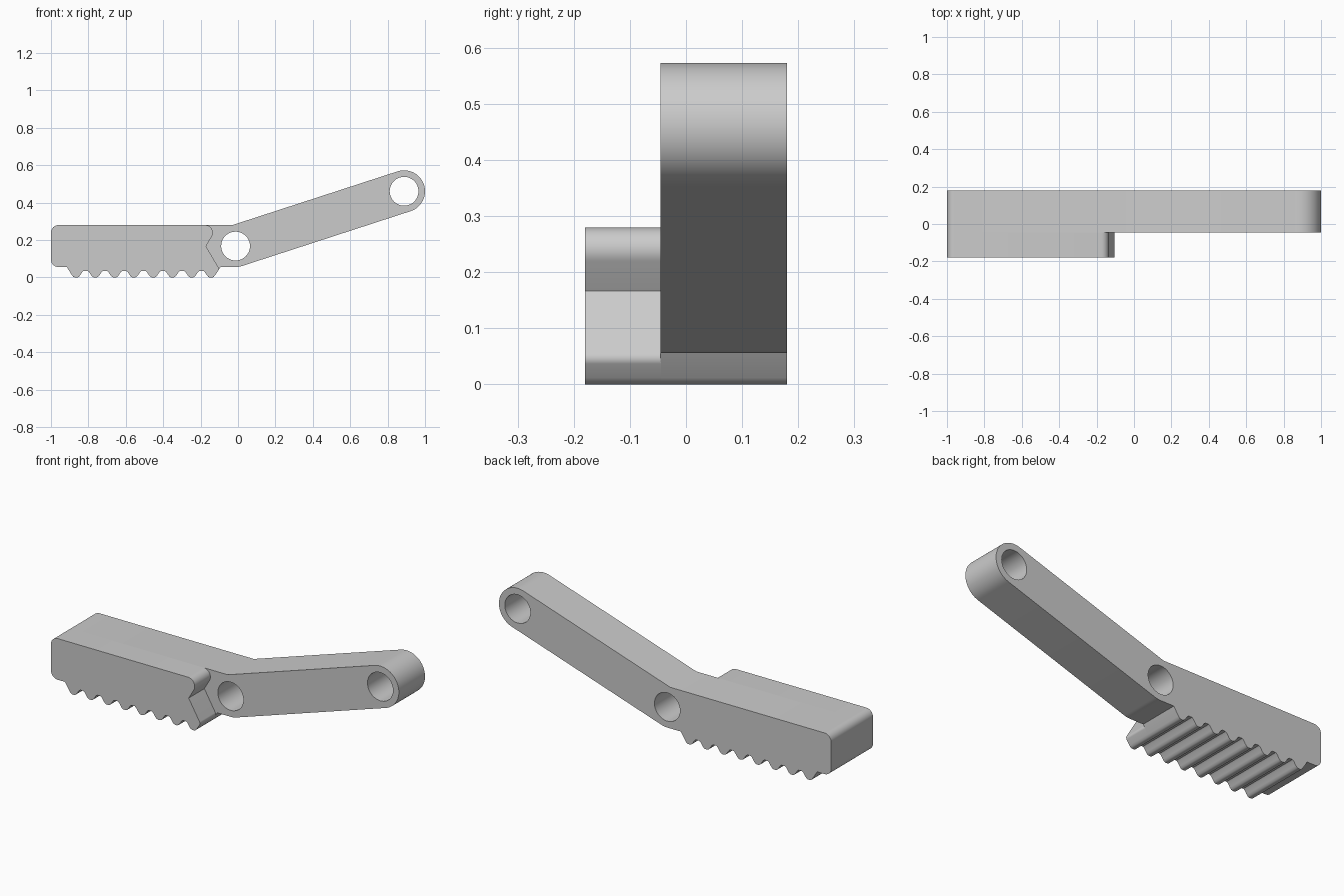
import bpy, math
from mathutils import Vector

cube = bpy.data.objects.get("Cube")
if cube:
    bpy.data.objects.remove(cube, do_unlink=True)

grey = bpy.data.materials.new("light grey")
grey.use_nodes = True
grey.diffuse_color = (0.6, 0.6, 0.6, 1)
grey.node_tree.nodes["Principled BSDF"].inputs["Base Color"].default_value = (0.6, 0.6, 0.6, 1)

# Main dimensions
Y_FRONT, Y_STEP, Y_BACK = -0.18, -0.045, 0.18
TOP, BOTTOM = 0.28, 0.056
R_ARM, R_HOLE = 0.112, 0.077
PIVOT, TIP = Vector((-0.013, 0.168)), Vector((0.888, 0.461))
TILT = math.atan2(TIP.y - PIVOT.y, TIP.x - PIVOT.x)
TOOTH = [(-0.042, 0.036), (-0.034, 0.030), (-0.022, 0.012), (-0.014, 0.003), (-0.006, 0.0)]


def arc(centre, radius, start, end, n=16):
    return [(centre[0] + radius * math.cos(start + (end - start) * i / n),
             centre[1] + radius * math.sin(start + (end - start) * i / n)) for i in range(n + 1)]


def fillet(prev, corner, nxt, radius, n=10):
    """Points of a rounded corner."""
    c = Vector(corner)
    a, b = (Vector(prev) - c).normalized(), (Vector(nxt) - c).normalized()
    half = a.angle(b) / 2
    centre = c + (a + b).normalized() * radius / math.sin(half)
    start = c + a * radius / math.tan(half) - centre
    end = c + b * radius / math.tan(half) - centre
    a0 = math.atan2(start.y, start.x)
    sweep = (math.atan2(end.y, end.x) - a0 + math.pi) % math.tau - math.pi
    return arc(centre, radius, a0, a0 + sweep, n)


def teeth():
    """Underside of the rack, left to right, open at both ends."""
    pts = []
    for i in range(8):
        c = -0.866 + i * 0.1031
        left = TOOTH if i else [(-0.049, BOTTOM)] + TOOTH[2:]
        right = [(-x, z) for x, z in reversed(TOOTH)]
        pts += [(c + x, z) for x, z in left + (right if i < 7 else right[:3])]
    return pts


def prism(name, loops, y0, y1):
    """Extrude a filled outline, with holes, between two depths."""
    curve = bpy.data.curves.new(name, "CURVE")
    curve.dimensions = "2D"
    curve.fill_mode = "BOTH"
    curve.extrude = (y1 - y0) / 2
    for loop in loops:
        spline = curve.splines.new("POLY")
        spline.points.add(len(loop) - 1)
        for p, (x, z) in zip(spline.points, loop):
            p.co = (x, z, 0, 1)
        spline.use_cyclic_u = True
    obj = bpy.data.objects.new(name, curve)
    bpy.context.collection.objects.link(obj)
    obj.rotation_euler.x = math.pi / 2
    obj.location.y = (y0 + y1) / 2
    bpy.ops.object.select_all(action="DESELECT")
    obj.select_set(True)
    bpy.context.view_layer.objects.active = obj
    bpy.ops.object.convert(target="MESH")
    obj = bpy.context.object
    bpy.ops.object.transform_apply(location=True, rotation=True, scale=True)
    # Weld the caps to the walls
    bpy.ops.object.mode_set(mode="EDIT")
    bpy.ops.mesh.select_all(action="SELECT")
    bpy.ops.mesh.remove_doubles(threshold=0.0001)
    bpy.ops.mesh.normals_make_consistent(inside=False)
    bpy.ops.mesh.dissolve_limited(angle_limit=0.002)
    bpy.ops.object.mode_set(mode="OBJECT")
    obj.data.materials.clear()
    obj.data.materials.append(grey)
    bpy.ops.object.shade_smooth_by_angle(angle=math.radians(35))
    return obj


# Rounded left end shared by both parts
left_end = (fillet((0, TOP), (-1, TOP), (-1, 0), 0.04)
            + fillet((-1, TOP), (-1, BOTTOM), (0, BOTTOM), 0.04))

# Front half of the rack, with the notched right end
notch, upper, lower = (-0.171, 0.167), (-0.105, TOP), (-0.100, 0.046)
rack_outline = (left_end + teeth() + fillet((-0.122, 0.012), lower, notch, 0.018)
                + [notch] + fillet(notch, upper, (-1, TOP), 0.04))
prism("rack_front", [rack_outline], Y_FRONT, Y_STEP)

# Back half of the rack, running on into the tilted arm
quarter = math.pi / 2
arm_outline = (left_end + teeth() + [(-0.094, BOTTOM)]
               + arc(PIVOT, R_ARM, -quarter, TILT - quarter, 6)
               + arc(TIP, R_ARM, TILT - quarter, TILT + quarter, 32)
               + [(PIVOT.x - R_ARM * math.tan(TILT / 2), TOP)])
holes = [arc(c, R_HOLE, 0, math.tau, 48)[:-1] for c in (PIVOT, TIP)]
prism("rack_back_and_arm", [arm_outline] + holes, Y_STEP, Y_BACK)
